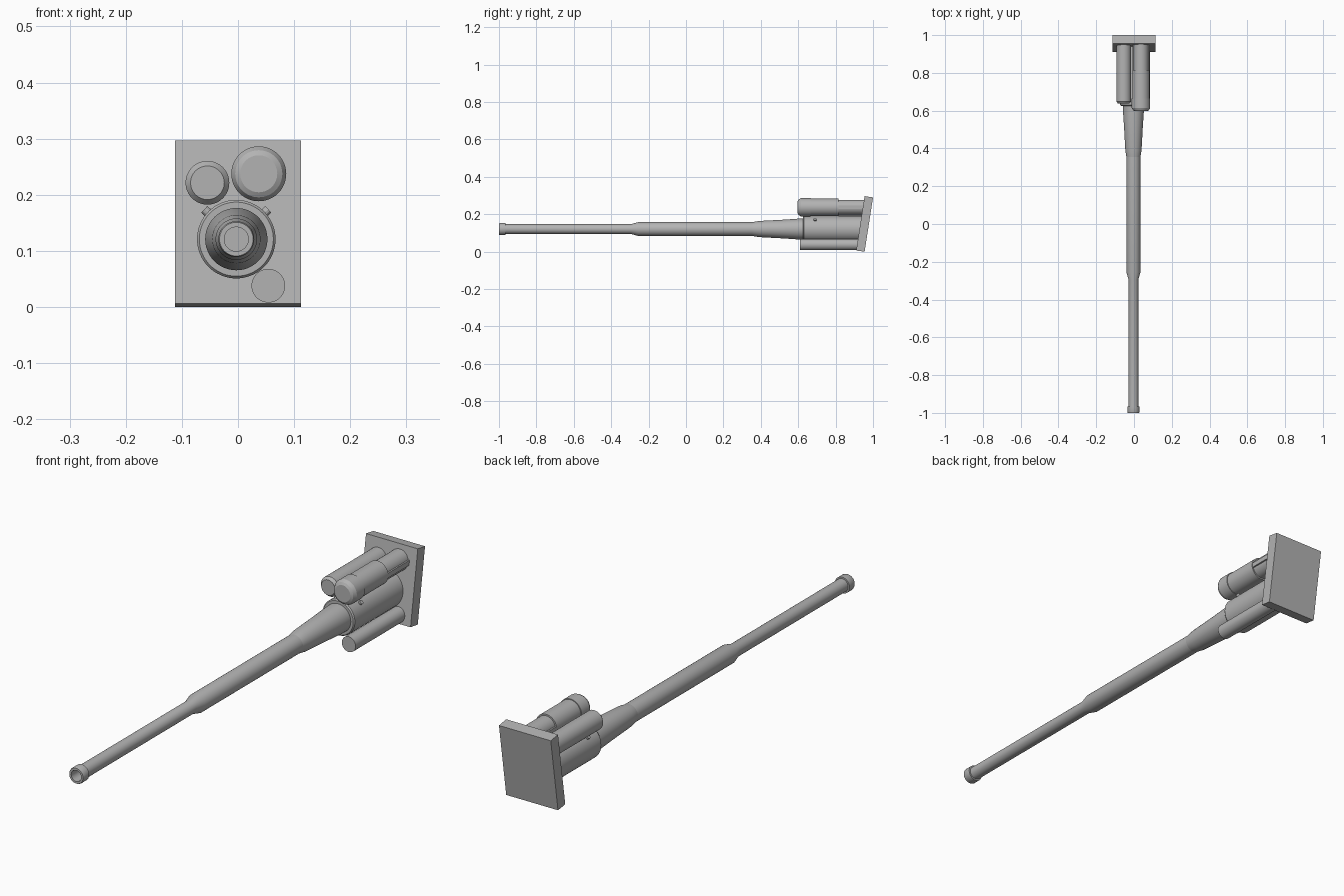
import bpy, bmesh, math
from mathutils import Vector, Matrix

if "Cube" in bpy.data.objects:
    bpy.data.objects.remove(bpy.data.objects["Cube"])

steel = bpy.data.materials.new("plain_grey")
steel.diffuse_color = (0.45, 0.45, 0.45, 1)
steel.use_nodes = True
steel.node_tree.nodes["Principled BSDF"].inputs["Base Color"].default_value = steel.diffuse_color


def finish(name, bm, smooth=True):
    bmesh.ops.recalc_face_normals(bm, faces=bm.faces)
    me = bpy.data.meshes.new(name)
    bm.to_mesh(me)
    bm.free()
    me.materials.append(steel)
    ob = bpy.data.objects.new(name, me)
    bpy.context.collection.objects.link(ob)
    if smooth:
        bpy.ops.object.select_all(action='DESELECT')
        ob.select_set(True)
        bpy.context.view_layer.objects.active = ob
        bpy.ops.object.shade_smooth_by_angle(angle=math.radians(25))
    return ob


def lathe(name, x, z, profile, n=48):
    """Turn a (y, radius) profile around an axis along y; both ends are capped."""
    bm = bmesh.new()
    rings = []
    for y, r in profile:
        rings.append([bm.verts.new((x + r * math.cos(2 * math.pi * i / n), y,
                                    z + r * math.sin(2 * math.pi * i / n)))
                      for i in range(n)])
    for a, b in zip(rings, rings[1:]):
        for i in range(n):
            j = (i + 1) % n
            bm.faces.new((a[i], a[j], b[j], b[i]))
    bm.faces.new(rings[0])
    bm.faces.new(rings[-1])
    return finish(name, bm)


def box(name, x, y, z):
    bm = bmesh.new()
    bmesh.ops.create_cube(bm, size=1)
    for v in bm.verts:
        v.co = [lo + (hi - lo) * (c + 0.5) for c, (lo, hi) in zip(v.co, (x, y, z))]
    return finish(name, bm, False)


AX, AZ = -0.003, 0.121

# Slanted mounting plate
bm = bmesh.new()
side = [(0.91, 0.006), (0.955, 0.0), (1.0, 0.29), (0.955, 0.297)]
left, right = [[bm.verts.new((x, y, z)) for y, z in side] for x in (-0.1125, 0.1125)]
bm.faces.new(left)
bm.faces.new(right)
for i in range(4):
    j = (i + 1) % 4
    bm.faces.new((left[i], left[j], right[j], right[i]))
finish("mounting_plate", bm, False)

# Hollow barrel with muzzle ring, taper and thick rear half
lathe("barrel", AX, AZ, [
    (-0.85, 0.0215), (-1.0, 0.0215), (-1.0, 0.030), (-0.995, 0.032), (-0.965, 0.032),
    (-0.965, 0.026), (-0.295, 0.026), (-0.255, 0.037), (0.45, 0.037)])

# Tapered sleeve and thick jacket
lathe("tapered_sleeve", AX, AZ, [
    (0.355, 0.037), (0.39, 0.043), (0.52, 0.050), (0.60, 0.0555), (0.66, 0.0555)])
lathe("jacket", AX, AZ, [(0.625, 0.066), (0.63, 0.070), (0.94, 0.070)], 64)

# Upper right cylinder: collar, body, slimmer rear
lathe("upper_right_cylinder", 0.037, 0.2375, [
    (0.597, 0.033), (0.602, 0.042), (0.615, 0.049), (0.665, 0.049), (0.665, 0.046),
    (0.815, 0.046), (0.815, 0.040), (0.955, 0.040)])
for s, n in ((-1, "left"), (1, "right")):
    box("rear_rail_" + n, sorted((0.037 + s * 0.03, 0.037 + s * 0.045)),
        (0.81, 0.95), (0.228, 0.247))

# Upper left and lower right cylinders
lathe("upper_left_cylinder", -0.0545, 0.2215, [
    (0.637, 0.030), (0.648, 0.039), (0.95, 0.039)])
lathe("lower_right_cylinder", 0.054, 0.038, [(0.61, 0.030), (0.925, 0.030)])

# Pair of small bolts on the upper flanks of the jacket
for s, n in ((-1, "left"), (1, "right")):
    d = Vector((s * 0.73, 0, 0.68)).normalized()
    bm = bmesh.new()
    rot = d.to_track_quat('Z', 'Y').to_matrix().to_4x4()
    bmesh.ops.create_cone(bm, cap_ends=True, segments=12, radius1=0.008, radius2=0.008,
                          depth=0.03,
                          matrix=Matrix.Translation(Vector((AX, 0.69, AZ)) + d * 0.063) @ rot)
    finish("jacket_bolt_" + n, bm)
